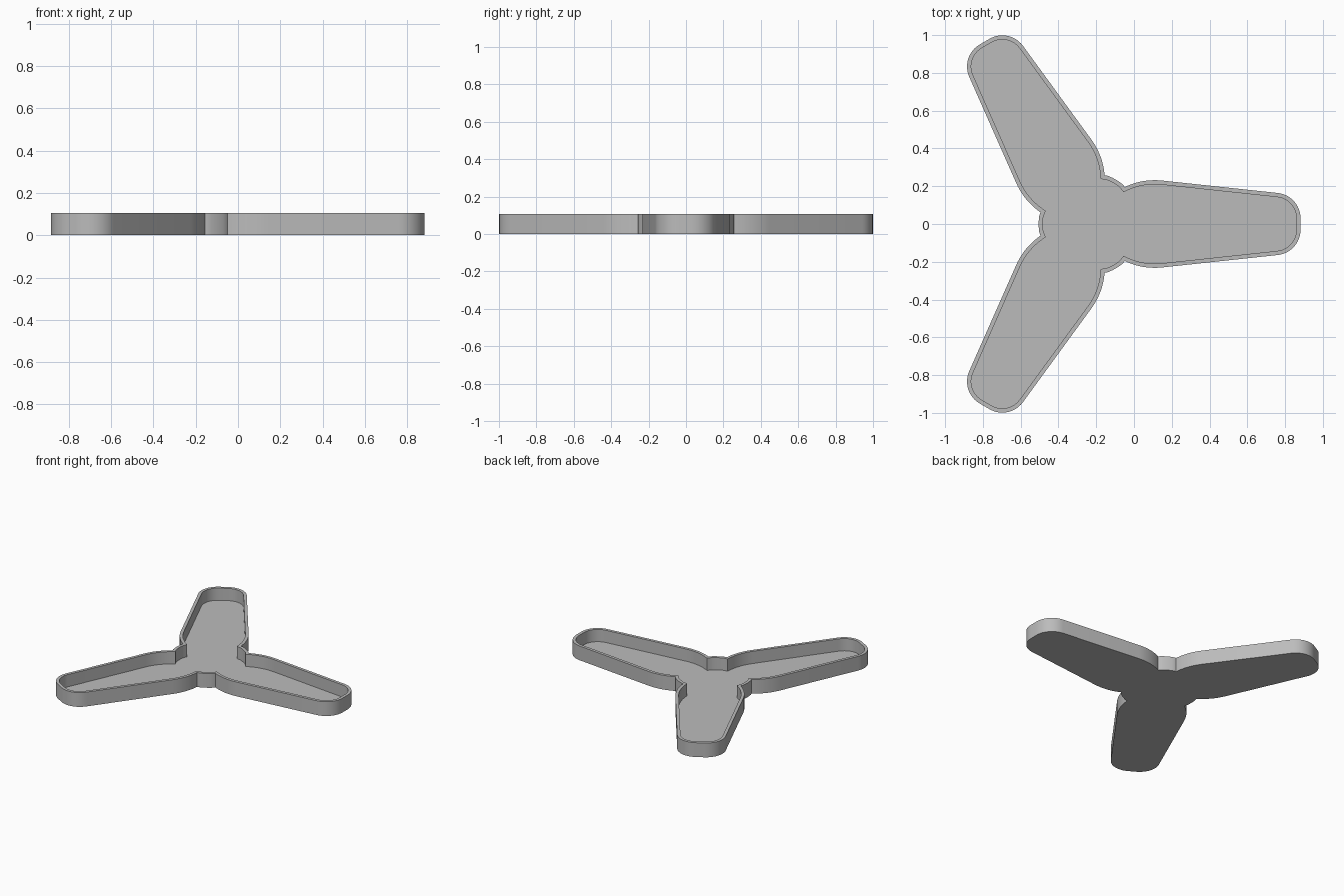
import bpy, bmesh, math
from mathutils import Vector, Matrix

if "Cube" in bpy.data.objects:
    bpy.data.objects.remove(bpy.data.objects["Cube"])

HUB_X = -0.233      # centre of the three-fold symmetry
HEIGHT, WALL, FLOOR = 0.106, 0.022, 0.015


def arc(cx, cy, r, a0, a1, n):
    """Points along an arc, angles in degrees."""
    return [Vector((cx + r * math.cos(math.radians(a0 + (a1 - a0) * i / n)),
                    cy + r * math.sin(math.radians(a0 + (a1 - a0) * i / n))))
            for i in range(n + 1)]


# Half an arm, relative to the hub centre: rounded tip, then curved shoulder
half = arc(0.98, 0.03, 0.135, 0, 84, 12) + arc(0.343, -0.134, 0.366, 84, 115.7, 10)
arm = [Vector((p.x, -p.y)) for p in reversed(half)] + half

# Hub arc bridging one arm to the next
corner = half[-1]
start = math.degrees(math.atan2(corner.y, corner.x))
bridge = arc(0, 0, corner.length + 0.003, start, 120 - start, 8)[1:-1]

# Full outline, repeated three times around the hub
outline = []
for k in range(3):
    turn = Matrix.Rotation(math.radians(120 * k), 2)
    outline += [turn @ p for p in arm + bridge]

# Tray body: raised outline, inset rim, recessed floor
bm = bmesh.new()
base = bm.faces.new([bm.verts.new((p.x + HUB_X, p.y, 0)) for p in outline])
up = bmesh.ops.extrude_face_region(bm, geom=[base], use_keep_orig=True)["geom"]
bmesh.ops.translate(bm, verts=[g for g in up if isinstance(g, bmesh.types.BMVert)],
                    vec=(0, 0, HEIGHT))
bmesh.ops.recalc_face_normals(bm, faces=bm.faces)
top = next(g for g in up if isinstance(g, bmesh.types.BMFace))
bmesh.ops.inset_region(bm, faces=[top], thickness=WALL, use_even_offset=True)
well = bmesh.ops.extrude_face_region(bm, geom=[top])["geom"]
bmesh.ops.translate(bm, verts=[g for g in well if isinstance(g, bmesh.types.BMVert)],
                    vec=(0, 0, FLOOR - HEIGHT))
if top.is_valid:
    bm.faces.remove(top)
bmesh.ops.recalc_face_normals(bm, faces=bm.faces)

mesh = bpy.data.meshes.new("three_arm_tray")
bm.to_mesh(mesh)
bm.free()
tray = bpy.data.objects.new("three_arm_tray", mesh)
bpy.context.collection.objects.link(tray)

grey = bpy.data.materials.new("plain_grey")
grey.diffuse_color = (0.5, 0.5, 0.5, 1)
grey.use_nodes = True
grey.node_tree.nodes["Principled BSDF"].inputs["Base Color"].default_value = grey.diffuse_color
mesh.materials.append(grey)

bpy.context.view_layer.objects.active = tray
tray.select_set(True)
bpy.ops.object.shade_smooth_by_angle(angle=math.radians(30))
